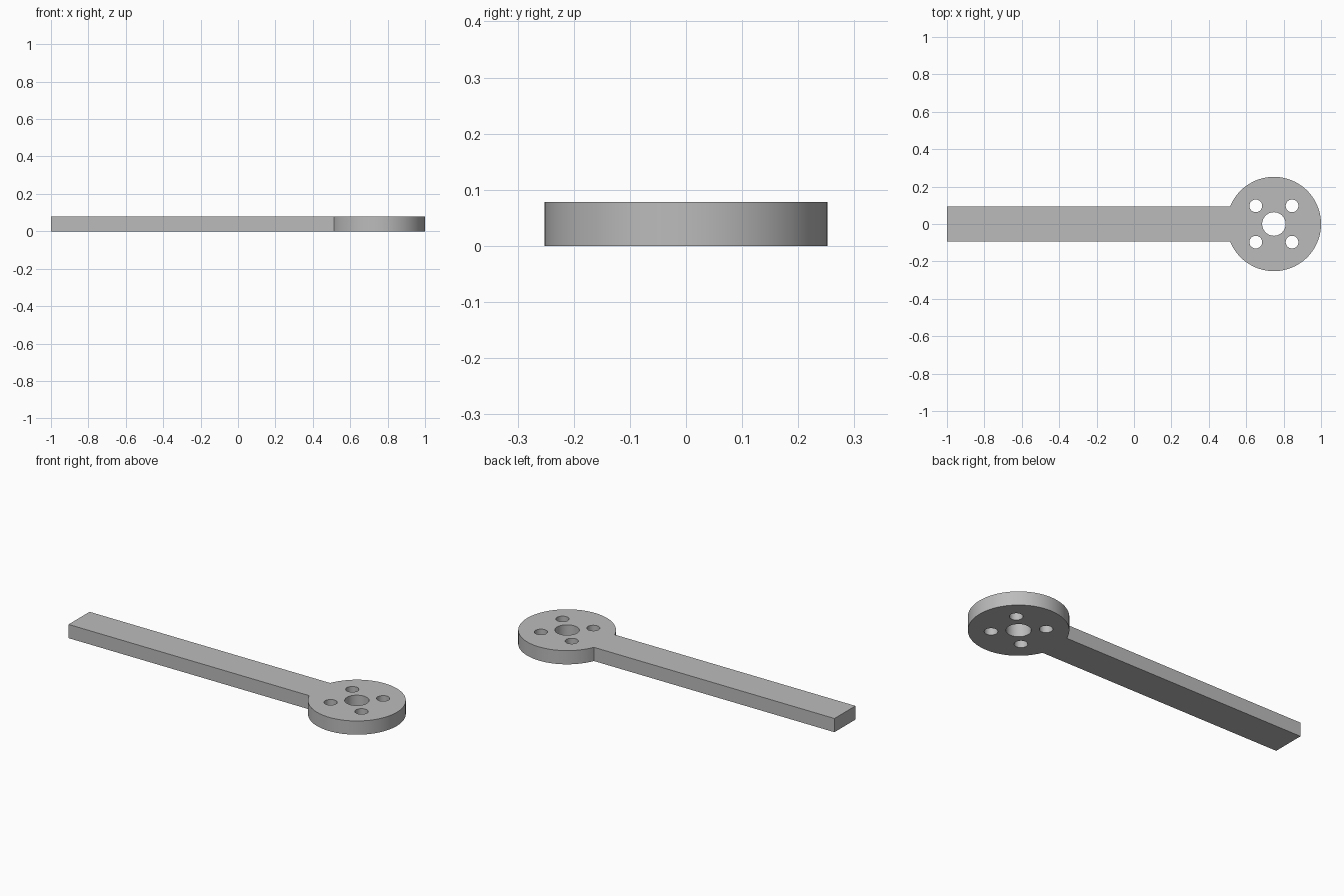
import bpy, bmesh
from math import sin, cos, pi, asin

if "Cube" in bpy.data.objects:
    bpy.data.objects.remove(bpy.data.objects["Cube"], do_unlink=True)

THICK = 0.078          # plate thickness
CX, R = 0.748, 0.252   # round head
HALF = 0.094           # half width of the arm
BOLT = 0.097           # offset of the bolt holes from the head centre


def arc(x, y, r, start, end, n):
    step = (end - start) / n
    return [(x + r * cos(start + i * step), y + r * sin(start + i * step))
            for i in range(n + 1)]


def circle(x, y, r, n=48):
    return arc(x, y, r, 0, 2 * pi, n)[:-1]


# Outline: arm end, then around the head from one arm edge to the other
a = asin(HALF / R)
outline = [(-1, HALF), (-1, -HALF)] + arc(CX, 0, R, a - pi, pi - a, 96)

# Centre bore and four bolt holes
loops = [outline, circle(CX, 0, 0.063)]
loops += [circle(CX + sx * BOLT, sy * BOLT, 0.034, 36)
          for sx in (-1, 1) for sy in (-1, 1)]

# Filled flat profile extruded to thickness
curve = bpy.data.curves.new("arm_profile", "CURVE")
curve.dimensions = "2D"
curve.fill_mode = "BOTH"
curve.extrude = THICK / 2
for pts in loops:
    spline = curve.splines.new("POLY")
    spline.points.add(len(pts) - 1)
    for p, (x, y) in zip(spline.points, pts):
        p.co = (x, y, THICK / 2, 1)
    spline.use_cyclic_u = True

arm = bpy.data.objects.new("lever_arm", curve)
bpy.context.collection.objects.link(arm)
bpy.ops.object.select_all(action="DESELECT")
arm.select_set(True)
bpy.context.view_layer.objects.active = arm
bpy.ops.object.convert(target="MESH")
arm = bpy.context.view_layer.objects.active
arm.name = "lever_arm"

# Weld the caps to the walls and seat the plate on the ground
bm = bmesh.new()
bm.from_mesh(arm.data)
bmesh.ops.remove_doubles(bm, verts=bm.verts, dist=0.0001)
bmesh.ops.recalc_face_normals(bm, faces=bm.faces)
low = min(v.co.z for v in bm.verts)
bmesh.ops.translate(bm, verts=bm.verts, vec=(0, 0, -low))
bm.to_mesh(arm.data)
bm.free()

# Plain grey finish
grey = bpy.data.materials.new("grey")
grey.use_nodes = True
color = (0.5, 0.5, 0.5, 1)
grey.diffuse_color = color
grey.node_tree.nodes["Principled BSDF"].inputs["Base Color"].default_value = color
arm.data.materials.clear()
arm.data.materials.append(grey)

bpy.ops.object.shade_smooth_by_angle(angle=pi / 6)
